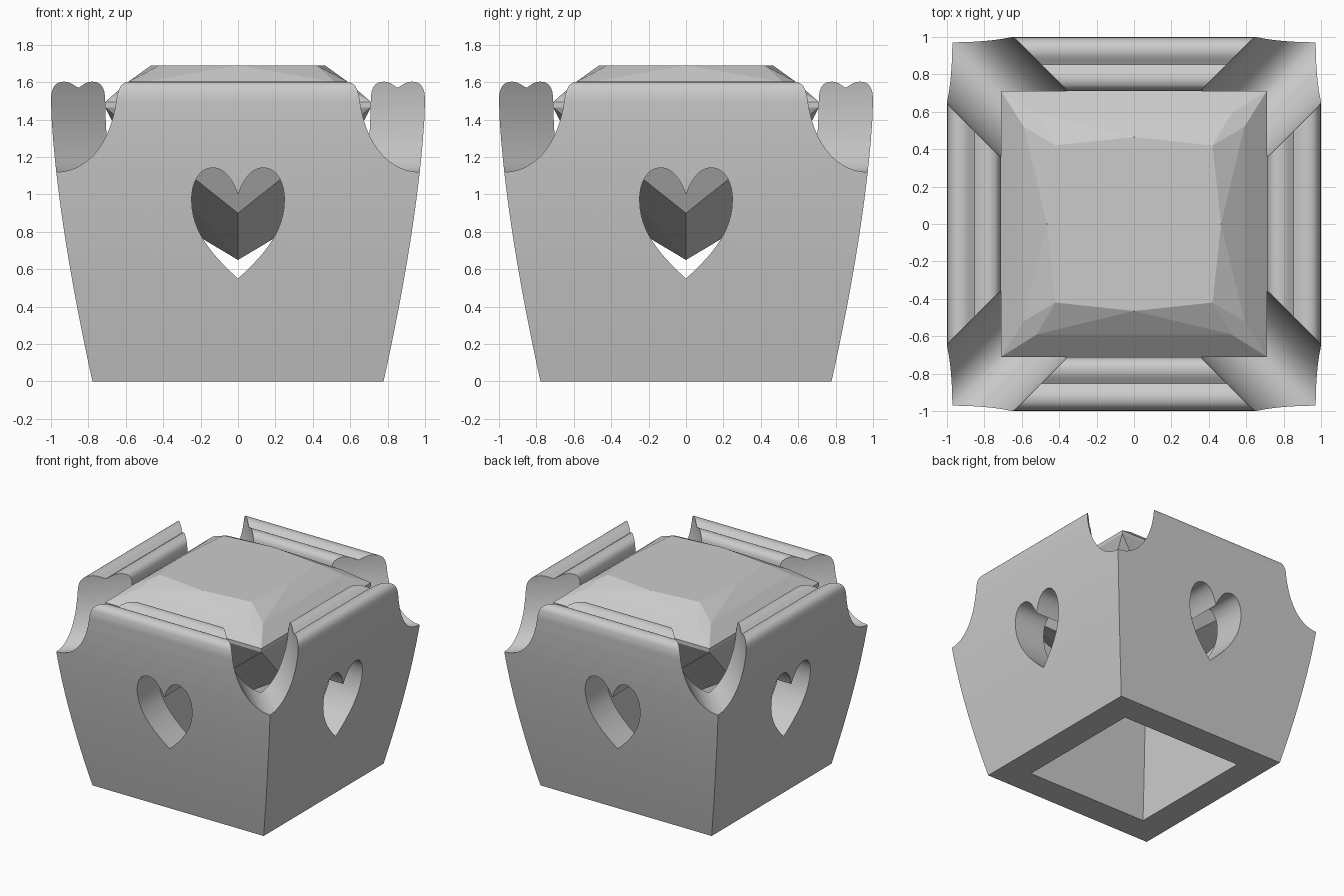
import bpy, bmesh, math
from mathutils import Matrix, Vector
from mathutils.geometry import interpolate_bezier

if "Cube" in bpy.data.objects:
    bpy.data.objects.remove(bpy.data.objects["Cube"])


def make_object(name, bm):
    bmesh.ops.recalc_face_normals(bm, faces=bm.faces)
    mesh = bpy.data.meshes.new(name)
    bm.to_mesh(mesh)
    bm.free()
    obj = bpy.data.objects.new(name, mesh)
    bpy.context.collection.objects.link(obj)
    return obj


def bezier_path(segments, count=10):
    pts = []
    for seg in segments:
        a, ha, hb, b = [Vector((p[0], p[1], 0)) for p in seg]
        pts += [(p.x, p.y) for p in interpolate_bezier(a, ha, hb, b, count)[:-1]]
    return pts


def prism(name, outline, y0, y1, angle):
    """Extrude an x-z outline along y, then turn it about z."""
    bm = bmesh.new()
    rings = [[bm.verts.new((x, y, z)) for x, z in outline] for y in (y0, y1)]
    bm.faces.new(rings[0])
    bm.faces.new(rings[1])
    n = len(outline)
    for i in range(n):
        j = (i + 1) % n
        bm.faces.new((rings[0][i], rings[0][j], rings[1][j], rings[1][i]))
    bm.transform(Matrix.Rotation(angle, 4, 'Z'))
    obj = make_object(name, bm)
    obj.hide_render = True
    return obj


# Wall section: curved outside, double-rounded rim, tapered inside
H = 1.5
levels = [H * i / 14 for i in range(14)]
profile = [(1 - 0.222 * (1 - z / H) ** 1.5, z) for z in levels]
profile += bezier_path([
    ((1.0, 1.5), (1.0, 1.57), (0.98, 1.603), (0.93, 1.603)),
    ((0.93, 1.603), (0.90, 1.603), (0.88, 1.585), (0.853, 1.57)),
    ((0.853, 1.57), (0.83, 1.585), (0.81, 1.603), (0.78, 1.603)),
    ((0.78, 1.603), (0.73, 1.603), (0.71, 1.57), (0.71, 1.5))], 9)
profile += [(0.71 - 0.16 * (1 - z / H) ** 1.5, z) for z in [H] + levels[::-1]]

# Square setting swept from the wall section
bm = bmesh.new()
rings = [[bm.verts.new((r * sx, r * sy, z)) for sx, sy in ((-1, -1), (1, -1), (1, 1), (-1, 1))]
         for r, z in profile]
for i, ring in enumerate(rings):
    nxt = rings[(i + 1) % len(rings)]
    for k in range(4):
        m = (k + 1) % 4
        bm.faces.new((ring[k], ring[m], nxt[m], nxt[k]))
setting = make_object("square_setting", bm)

# Heart windows and rounded corner notches
half = bezier_path([
    ((0, 1.0), (0.03, 1.08), (0.07, 1.142), (0.135, 1.142)),
    ((0.135, 1.142), (0.205, 1.142), (0.248, 1.07), (0.248, 0.97)),
    ((0.248, 0.97), (0.248, 0.79), (0.12, 0.66), (0, 0.55))], 14)
heart = half + [(0, 0.55)] + [(-x, z) for x, z in half[:0:-1]]
notch = [(0.252 * math.cos(a), 1.6 + 0.48 * math.sin(a))
         for a in [math.pi + math.pi * i / 40 for i in range(41)]]
notch += [(0.252, 1.9), (-0.252, 1.9)]
cutters = []
for k in range(4):
    a = k * math.pi / 2
    cutters.append(prism("heart_cutter", heart, -1.3, -0.3, a))
    cutters.append(prism("notch_cutter", notch, -1.8, -0.5, a + math.pi / 4))

bpy.context.view_layer.objects.active = setting
setting.select_set(True)
for c in cutters:
    mod = setting.modifiers.new("cut", 'BOOLEAN')
    mod.operation = 'DIFFERENCE'
    mod.solver = 'EXACT'
    mod.object = c
    bpy.ops.object.modifier_apply(modifier=mod.name)
for c in cutters:
    bpy.data.objects.remove(c)
bpy.ops.object.select_all(action='DESELECT')
setting.select_set(True)
bpy.ops.object.shade_smooth_by_angle(angle=math.radians(30))

# Square-cut gem: hull of table, crown, girdle and pavilion points
quarter = [(0.42, 0.42, 1.69), (0.465, 0, 1.69), (0.59, 0.52, 1.6), (0.52, 0.59, 1.6),
           (0.71, 0.71, 1.495), (0.71, 0.71, 1.465), (0.42, 0, 0.9)]
bm = bmesh.new()
bm.verts.new((0, 0, 0.65))
for k in range(4):
    turn = Matrix.Rotation(k * math.pi / 2, 3, 'Z')
    for p in quarter:
        bm.verts.new(turn @ Vector(p))
bmesh.ops.convex_hull(bm, input=bm.verts)
bmesh.ops.dissolve_limit(bm, angle_limit=math.radians(1.5), verts=bm.verts, edges=bm.edges)
make_object("square_gem", bm)
